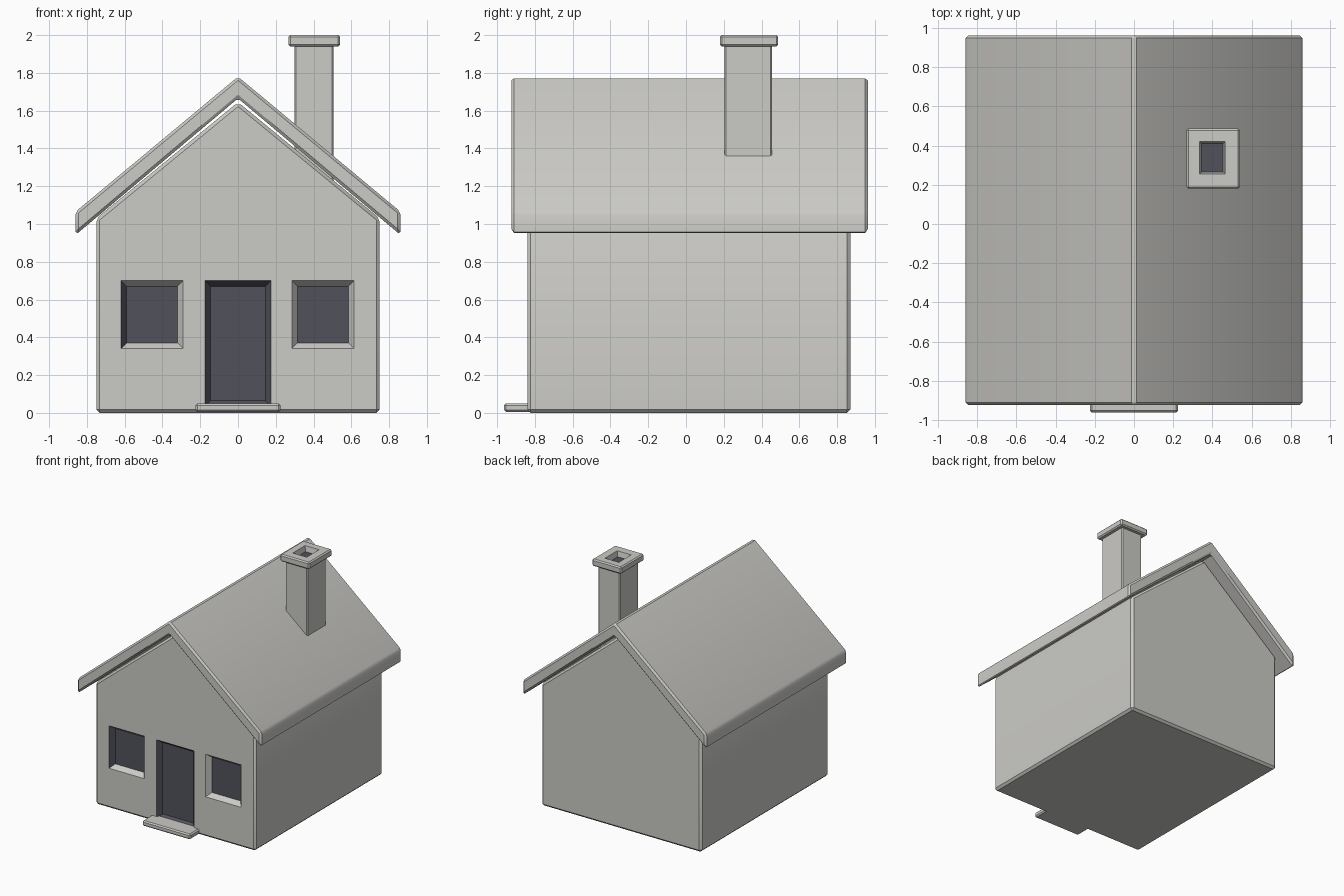
import bpy, bmesh, math

if "Cube" in bpy.data.objects:
    bpy.data.objects.remove(bpy.data.objects["Cube"])


def material(name, rgb):
    m = bpy.data.materials.new(name)
    m.diffuse_color = (*rgb, 1)
    m.use_nodes = True
    m.node_tree.nodes["Principled BSDF"].inputs["Base Color"].default_value = m.diffuse_color
    return m


MATS = [material("pale_plaster", (0.60, 0.595, 0.57)),
        material("dark_opening", (0.083, 0.083, 0.108))]


def loft(name, ring_a, ring_b, dark=()):
    """Solid between two matching rings; faces: sides 0..n-1, cap a = n, cap b = n+1."""
    n = len(ring_a)
    bm = bmesh.new()
    a = [bm.verts.new(p) for p in ring_a]
    b = [bm.verts.new(p) for p in ring_b]
    faces = [bm.faces.new((a[i], a[(i + 1) % n], b[(i + 1) % n], b[i])) for i in range(n)]
    faces += [bm.faces.new(a[::-1]), bm.faces.new(b)]
    for i in dark:
        faces[i].material_index = 1
    bmesh.ops.recalc_face_normals(bm, faces=bm.faces)
    mesh = bpy.data.meshes.new(name)
    bm.to_mesh(mesh)
    bm.free()
    for m in MATS:
        mesh.materials.append(m)
    ob = bpy.data.objects.new(name, mesh)
    bpy.context.collection.objects.link(ob)
    return ob


def prism(name, profile, y0, y1):
    return loft(name, [(x, y0, z) for x, z in profile], [(x, y1, z) for x, z in profile])


def box(name, x0, x1, y0, y1, z0, z1):
    return prism(name, [(x0, z0), (x1, z0), (x1, z1), (x0, z1)], y0, y1)


def rect(u0, u1, v0, v1, grow):
    return [(u0 - grow, v0 - grow), (u1 + grow, v0 - grow),
            (u1 + grow, v1 + grow), (u0 - grow, v1 + grow)]


def finish(ob, bevel, cutters=()):
    """Chamfer the edges, cut the recesses, then smooth only shallow edges."""
    mod = ob.modifiers.new("chamfer", 'BEVEL')
    mod.width, mod.segments = bevel, 1
    mod.limit_method, mod.angle_limit = 'ANGLE', math.radians(30)
    for c in cutters:
        mod = ob.modifiers.new("recess", 'BOOLEAN')
        mod.operation, mod.solver, mod.object = 'DIFFERENCE', 'EXACT', c
    bpy.ops.object.select_all(action='DESELECT')
    ob.select_set(True)
    bpy.context.view_layer.objects.active = ob
    for m in [m.name for m in ob.modifiers]:
        bpy.ops.object.modifier_apply(modifier=m)
    bpy.ops.object.shade_smooth_by_angle(angle=math.radians(30))
    for c in cutters:
        bpy.data.objects.remove(c)


FRONT, BACK = -0.84, 0.87


def wall_cutter(x0, x1, z0, z1, dark):
    """Recess 0.04 deep whose sides taper inwards by 0.03."""
    d, t = 0.04, 0.03
    return loft("cutter", [(x, FRONT - d, z) for x, z in rect(x0, x1, z0, z1, t)],
                [(x, FRONT + d, z) for x, z in rect(x0, x1, z0, z1, -t)], dark)


# walls with two windows and a door recess
walls = prism("walls", [(-0.75, 0), (0.75, 0), (0.75, 1.03), (0, 1.645), (-0.75, 1.03)],
              FRONT, BACK)
finish(walls, 0.018, [wall_cutter(-0.62, -0.29, 0.34, 0.70, (3, 5)),
                      wall_cutter(0.285, 0.615, 0.34, 0.70, (5,)),
                      wall_cutter(-0.175, 0.175, 0.035, 0.70, (0, 1, 2, 3, 5))])

# folded roof slab
roof = prism("roof", [(0, 1.78), (0.86, 1.065), (0.86, 0.942), (0, 1.665),
                      (-0.86, 0.942), (-0.86, 1.065)], -0.925, 0.963)
finish(roof, 0.015)

# chimney shaft and hollow cap
finish(box("chimney_shaft", 0.30, 0.505, 0.205, 0.455, 1.2, 1.95), 0.008)
hole = (0.335, 0.465, 0.255, 0.42)
flue = loft("cutter", [(x, y, 2.045) for x, y in rect(*hole, 0.01)],
            [(x, y, 1.955) for x, y in rect(*hole, -0.01)], (5,))
finish(box("chimney_cap", 0.267, 0.54, 0.18, 0.488, 1.94, 2.0), 0.01, [flue])

# doorstep
finish(box("doorstep", -0.225, 0.225, -0.963, -0.79, 0.005, 0.05), 0.01)
